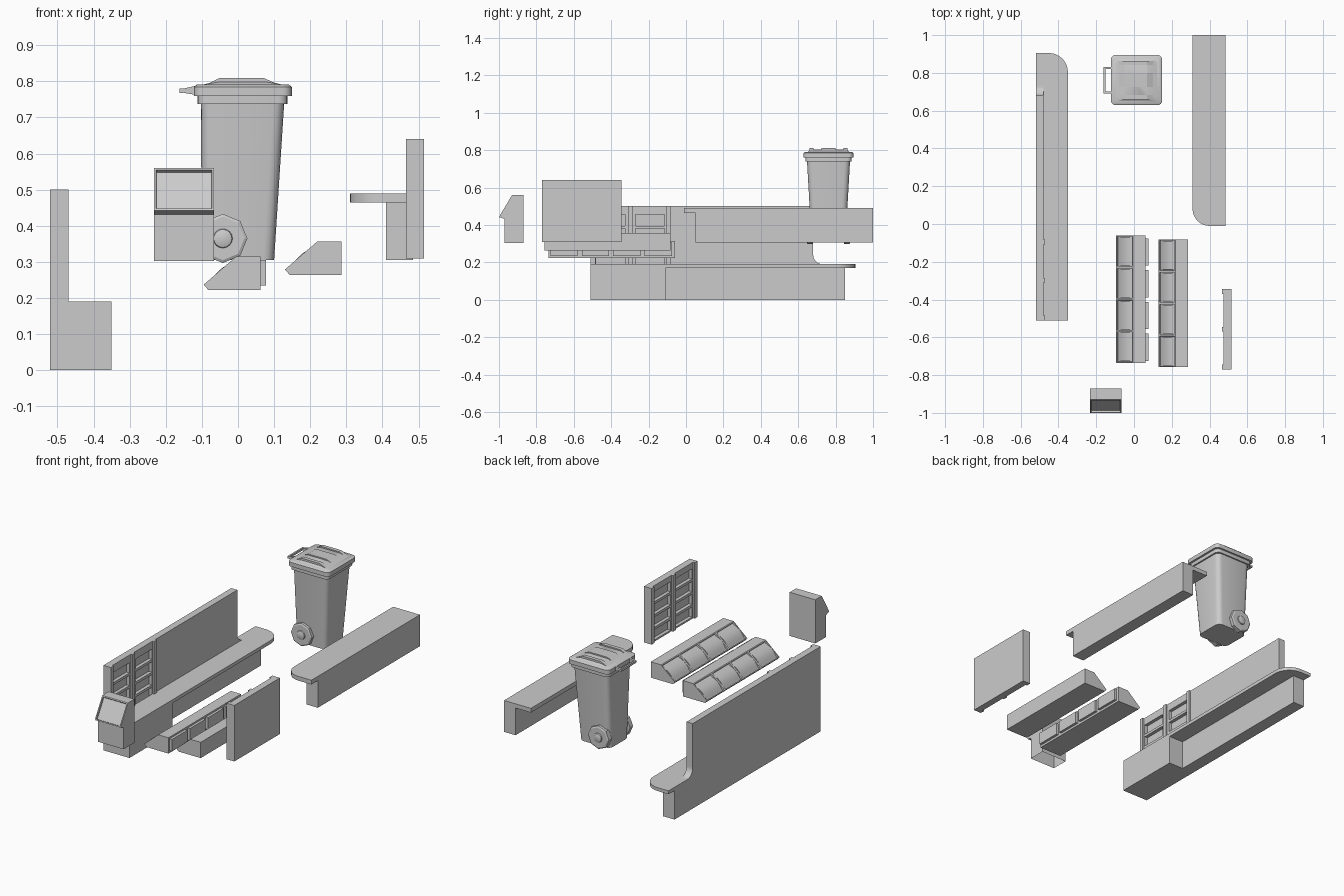
import bpy, bmesh, math
from mathutils import Vector

cube = bpy.data.objects.get("Cube")
if cube:
    bpy.data.objects.remove(cube, do_unlink=True)

GREY = bpy.data.materials.new("plain_grey")
GREY.use_nodes = True
GREY.diffuse_color = (0.6, 0.6, 0.6, 1)
GREY.node_tree.nodes["Principled BSDF"].inputs["Base Color"].default_value = (0.6, 0.6, 0.6, 1)


def finish(name, bm, smooth=False):
    bmesh.ops.recalc_face_normals(bm, faces=bm.faces)
    mesh = bpy.data.meshes.new(name)
    bm.to_mesh(mesh)
    bm.free()
    mesh.materials.append(GREY)
    ob = bpy.data.objects.new(name, mesh)
    bpy.context.collection.objects.link(ob)
    if smooth:
        bpy.ops.object.select_all(action='DESELECT')
        ob.select_set(True)
        bpy.context.view_layer.objects.active = ob
        bpy.ops.object.shade_smooth_by_angle(angle=math.radians(35))
    return ob


def loft(bm, rings, caps=True):
    loops = [[bm.verts.new(p) for p in ring] for ring in rings]
    n = len(loops[0])
    for a, b in zip(loops, loops[1:]):
        for i in range(n):
            bm.faces.new((a[i], a[(i + 1) % n], b[(i + 1) % n], b[i]))
    if caps:
        bm.faces.new(loops[0])
        bm.faces.new(loops[-1])


def place(p, axis, d):
    # Put a flat point at depth d along the axis
    return {"x": (d, p[0], p[1]), "y": (p[0], d, p[1]), "z": (p[0], p[1], d)}[axis]


def prism_bm(bm, pts, axis, lo, hi):
    loft(bm, [[place(p, axis, d) for p in pts] for d in (lo, hi)])


def prism(name, pts, axis, lo, hi, smooth=False):
    bm = bmesh.new()
    prism_bm(bm, pts, axis, lo, hi)
    return finish(name, bm, smooth)


def rect(x0, x1, y0, y1):
    return [(x0, y0), (x1, y0), (x1, y1), (x0, y1)]


def box(name, x0, x1, y0, y1, z0, z1):
    return prism(name, rect(x0, x1, y0, y1), "z", z0, z1)


def arc(cx, cy, r, start, end, steps=8):
    angles = [math.radians(start + (end - start) * i / steps) for i in range(steps + 1)]
    return [(cx + r * math.cos(a), cy + r * math.sin(a)) for a in angles]


def round_rect(x0, x1, y0, y1, r, steps=4):
    return (arc(x1 - r, y1 - r, r, 0, 90, steps) + arc(x0 + r, y1 - r, r, 90, 180, steps)
            + arc(x0 + r, y0 + r, r, 180, 270, steps) + arc(x1 - r, y0 + r, r, 270, 360, steps))


def cut_rack(board, x0, x1, columns, tops):
    # Sink a grid of shelf cells into a board
    bm = bmesh.new()
    for y in columns:
        for z in tops:
            prism_bm(bm, rect(y, y + 0.155, z - 0.06, z), "x", x0, x1)
    cutter = finish("rack_cutter", bm)
    cutter.hide_render = True
    mod = board.modifiers.new("cells", 'BOOLEAN')
    mod.operation, mod.solver, mod.object = 'DIFFERENCE', 'EXACT', cutter
    graph = bpy.context.evaluated_depsgraph_get()
    mesh = bpy.data.meshes.new_from_object(board.evaluated_get(graph))
    board.modifiers.clear()
    board.data = mesh
    bpy.data.objects.remove(cutter, do_unlink=True)


# Long counter with a tall back wall
box("counter_base", -0.48, -0.35, -0.51, -0.11, 0, 0.17)
box("counter_leg", -0.48, -0.445, -0.11, 0.85, 0, 0.17)
prism("counter_top", [(-0.48, -0.51), (-0.35, -0.51)] + arc(-0.45, 0.805, 0.1, 0, 90)
      + [(-0.52, 0.905), (-0.52, 0.65), (-0.48, 0.65)], "z", 0.17, 0.19, True)
wall = prism("counter_wall", [(-0.51, 0), (0.85, 0), (0.85, 0.17), (0.8, 0.19)]
             + arc(0.73, 0.24, 0.05, 270, 180) + [(0.68, 0.5), (-0.51, 0.5)], "x", -0.52, -0.48)
cut_rack(wall, -0.5, -0.46, (-0.48, -0.27), [0.23 + 0.075 * i for i in range(4)])
for i, y in enumerate((-0.51, -0.31, -0.108)):
    box(f"wall_post_{i}", -0.48, -0.47, y, y + 0.025, 0.19, 0.5)

# Second counter
box("side_counter_leg", 0.41, 0.485, 0.05, 1.0, 0.305, 0.465)
prism("side_counter_top", [(0.485, -0.01), (0.485, 1.0), (0.31, 1.0)]
      + arc(0.4, 0.08, 0.09, 180, 270), "z", 0.465, 0.49, True)

# Freestanding shelf panel
panel = box("shelf_panel", 0.475, 0.515, -0.77, -0.345, 0.31, 0.64)
cut_rack(panel, 0.46, 0.495, (-0.735, -0.535), [0.38 + 0.075 * i for i in range(4)])
for i, y in enumerate((-0.77, -0.57, -0.37)):
    box(f"panel_post_{i}", 0.465, 0.475, y, y + 0.025, 0.31, 0.64)


# Display cases with four framed, slightly bulging windows
def display_case(name, x, y0, z, length=0.675):
    low, high = Vector((x, z + 0.015)), Vector((x + 0.09, z + 0.093))
    bm = bmesh.new()
    prism_bm(bm, [(x + 0.013, z), (x + 0.157, z), (x + 0.157, z + 0.093), high, low],
             "y", y0, y0 + length)
    bmesh.ops.recalc_face_normals(bm, faces=bm.faces)
    slope = [f for f in bm.faces if f.normal.x < -0.3 and f.normal.z > 0.3]
    edges = [e for e in slope[0].edges if abs(e.verts[0].co.y - e.verts[1].co.y) > 0.1]
    bmesh.ops.subdivide_edges(bm, edges=edges, cuts=3)
    slope = [f for f in bm.faces if f.normal.x < -0.3 and f.normal.z > 0.3]
    bmesh.ops.inset_individual(bm, faces=slope, thickness=0.008, depth=0)
    bmesh.ops.inset_individual(bm, faces=slope, thickness=0.001, depth=-0.01)
    finish(name, bm)
    run = high - low
    out = Vector((-run.y, run.x)).normalized()
    curve = []
    for i in range(9):
        t = i / 8
        curve.append(low + run * (0.08 + 0.84 * t) + out * (0.012 * math.sin(math.pi * t) - 0.01))
    step = length / 4
    for i in range(4):
        y = y0 + step * i
        prism(f"{name}_window_{i}", curve, "y", y + 0.009, y + step - 0.009, True)


display_case("front_case", -0.095, -0.735, 0.222)
display_case("rear_case", 0.13, -0.757, 0.264)
for i in range(4):
    y = -0.725 + 0.168 * i
    box(f"case_tray_{i}", 0.062, 0.077, y, y + 0.145, 0.235, 0.305)

# Till terminal, open underneath, with a sunken slanted screen
bm = bmesh.new()
prism_bm(bm, [(-0.97, 0.303), (-0.87, 0.303), (-0.87, 0.56), (-0.93, 0.56),
              (-1.0, 0.442), (-0.97, 0.432)], "x", -0.233, -0.066)
bmesh.ops.recalc_face_normals(bm, faces=bm.faces)
bmesh.ops.delete(bm, geom=[f for f in bm.faces if f.normal.z < -0.99], context='FACES_ONLY')
screen = [f for f in bm.faces if f.normal.y < -0.5 and f.normal.z > 0.3]
bmesh.ops.inset_individual(bm, faces=screen, thickness=0.009, depth=0)
bmesh.ops.inset_individual(bm, faces=screen, thickness=0.002, depth=-0.01)
finish("till_terminal", bm)

# Wheeled bin: tapered body, rim and lid edge
def bin_part(name, levels, r):
    bm = bmesh.new()
    loft(bm, [[(x, y, z) for x, y in round_rect(x0, x1, y0, y1, r)]
              for x0, x1, y0, y1, z in levels])
    return finish(name, bm, True)


bin_part("bin_body", [(-0.1, 0.1, 0.672, 0.852, 0.305), (-0.103, 0.128, 0.647, 0.877, 0.74)], 0.03)
bin_part("bin_rim", [(-0.112, 0.137, 0.638, 0.885, 0.738), (-0.112, 0.137, 0.638, 0.885, 0.76)], 0.025)
bin_part("bin_lid", [(-0.122, 0.149, 0.629, 0.895, 0.76), (-0.122, 0.149, 0.629, 0.895, 0.785),
                     (-0.114, 0.141, 0.637, 0.887, 0.791)], 0.025)
bin_part("bin_lid_dome", [(-0.1, 0.125, 0.65, 0.874, 0.79), (-0.05, 0.075, 0.665, 0.859, 0.803)], 0.02)
for i, (y, w) in enumerate(((0.66, 0.022), (0.725, 0.075), (0.842, 0.022))):
    prism(f"lid_ridge_{i}", [(-0.09, 0.79), (-0.05, 0.81), (0.07, 0.81), (0.115, 0.79)], "y", y, y + w)

# Bin handle
for i, y in enumerate((0.69, 0.82)):
    prism(f"handle_arm_{i}", [(-0.12, 0.763), (-0.12, 0.787), (-0.16, 0.778), (-0.16, 0.77)],
          "y", y, y + 0.012)
box("handle_bar", -0.162, -0.152, 0.69, 0.832, 0.768, 0.78)

# Wheels with domed hubs on both sides
for side, face, out in (("front", 0.668, -1), ("back", 0.856, 1)):
    bm = bmesh.new()
    loft(bm, [[place(p, "y", face + out * d) for p in arc(-0.042, 0.365, r, 0, 315, 7)]
              for r, d in ((0.068, -0.01), (0.068, 0.018), (0.06, 0.022))])
    finish(f"{side}_wheel", bm)
    bm = bmesh.new()
    loft(bm, [[place(p, "y", face + out * d) for p in arc(-0.042, 0.365, r, 0, 337.5, 15)]
              for r, d in ((0.028, 0.018), (0.025, 0.028), (0.014, 0.032))])
    finish(f"{side}_hub", bm, True)
